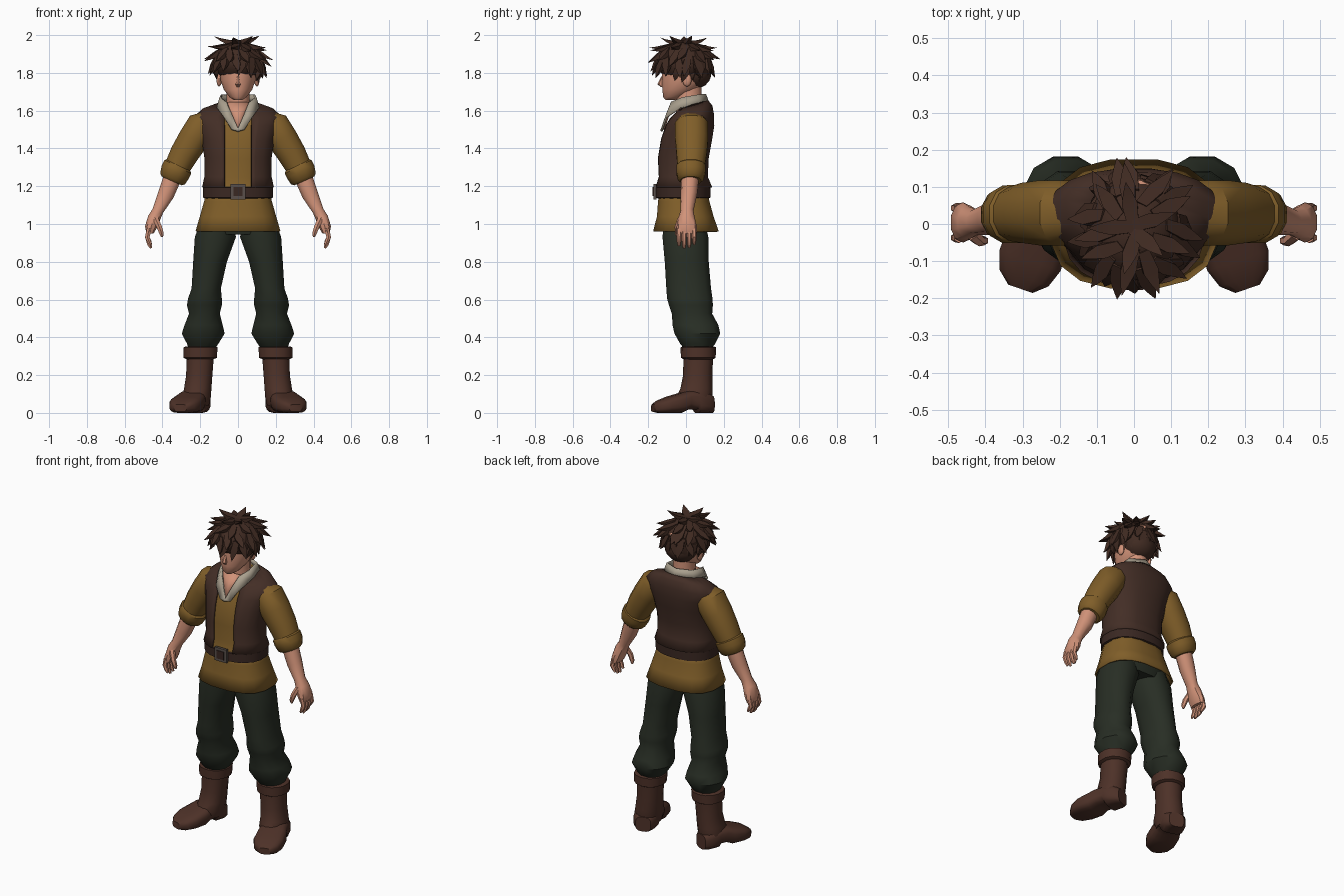
import bpy, bmesh, math, random
from mathutils import Vector, Matrix

random.seed(4)


def material(name, rgb):
    m = bpy.data.materials.new(name)
    m.diffuse_color = (*rgb, 1)
    return m


SKIN = material("skin", (0.64, 0.29, 0.19))
HAIR = material("dark hair", (0.052, 0.024, 0.016))
VEST = material("vest brown", (0.056, 0.027, 0.019))
SHIRT = material("mustard cloth", (0.215, 0.112, 0.022))
LINEN = material("pale linen", (0.40, 0.35, 0.27))
PANTS = material("dark green cloth", (0.021, 0.027, 0.018))
BOOT = material("boot leather", (0.075, 0.031, 0.021))
BELT = material("belt leather", (0.042, 0.021, 0.016))
METAL = material("buckle metal", (0.10, 0.08, 0.07))


def finish(name, bm, mat, mirror=False, thick=0, offset=0, angle=40):
    me = bpy.data.meshes.new(name)
    bm.to_mesh(me)
    bm.free()
    me.materials.append(mat)
    me.shade_smooth()
    me.set_sharp_from_angle(angle=math.radians(angle))
    ob = bpy.data.objects.new(name, me)
    bpy.context.scene.collection.objects.link(ob)
    if mirror:
        ob.modifiers.new("mirror", 'MIRROR')
    if thick:
        s = ob.modifiers.new("thickness", 'SOLIDIFY')
        s.thickness, s.offset = thick, offset
    return ob


def ring(x, y, z, rx, ry, ty=0, tx=0):
    """Elliptic section: centre and two half axes, tilted sideways (ty) or front to back (tx)."""
    a, b = math.radians(ty), math.radians(tx)
    return (Vector((x, y, z)), Vector((math.cos(a), 0, math.sin(a))) * rx,
            Vector((0, math.cos(b), math.sin(b))) * ry)


def loft_mesh(rings, n=12, e=2.0, caps=True, bm=None):
    bm = bm or bmesh.new()
    rows = []
    for c, u, v in rings:
        row = []
        for i in range(n):
            t = 2 * math.pi * (i + 0.5) / n
            p, q = math.cos(t), math.sin(t)
            p = math.copysign(abs(p) ** (2 / e), p)
            q = math.copysign(abs(q) ** (2 / e), q)
            row.append(bm.verts.new(c + u * p + v * q))
        rows.append(row)
    for a, b in zip(rows, rows[1:]):
        for i in range(n):
            j = (i + 1) % n
            bm.faces.new((a[i], a[j], b[j], b[i]))
    if caps:
        bm.faces.new(rows[0])
        bm.faces.new(rows[-1])
    bmesh.ops.recalc_face_normals(bm, faces=bm.faces)
    return bm


def loft(name, mat, rings, n=12, e=2.0, caps=True, **kw):
    return finish(name, loft_mesh([ring(*r) for r in rings], n, e, caps), mat, **kw)


def sheet(name, mat, rows, thick):
    bm = bmesh.new()
    vs = [[bm.verts.new(p) for p in r] for r in rows]
    for a, b in zip(vs, vs[1:]):
        for i in range(len(a) - 1):
            bm.faces.new((a[i], a[i + 1], b[i + 1], b[i]))
    return finish(name, bm, mat, mirror=True, thick=thick)


def balls(name, mat, items, mirror=False):
    bm = bmesh.new()
    for c, r in items:
        bmesh.ops.create_uvsphere(bm, u_segments=14, v_segments=9, radius=1,
                                  matrix=Matrix.Translation(c) @ Matrix.Diagonal((*r, 1)))
    return finish(name, bm, mat, mirror=mirror)


# Torso: shirt under an open-fronted vest
torso = [(0, -.015, 1.195, .192, .155), (0, -.018, 1.25, .18, .135), (0, -.018, 1.35, .18, .14),
         (0, 0, 1.45, .195, .14), (0, .018, 1.52, .218, .133), (0, .03, 1.57, .232, .12, 0, 5),
         (0, .042, 1.61, .185, .1, 0, 10), (0, .05, 1.64, .1, .07, 0, 12)]
loft("shirt_body", SHIRT, [(x, y, z - .004, rx - .016, ry - .016, *t) for x, y, z, rx, ry, *t in torso], 20, 2.3)
bm = loft_mesh([ring(*r) for r in torso], 20, 2.3, caps=False)
for sx in (-.072, .072):
    bmesh.ops.bisect_plane(bm, geom=bm.verts[:] + bm.edges[:] + bm.faces[:],
                           plane_co=(sx, 0, 0), plane_no=(1, 0, 0))
front = [f for f in bm.faces if abs(f.calc_center_median().x) < .07 and f.calc_center_median().y < 0]
bmesh.ops.delete(bm, geom=front, context='FACES')
finish("vest", bm, VEST, thick=.013, offset=-1)

# Tunic skirt, belt and buckle
loft("tunic_skirt", SHIRT, [(0, -.012, 1.18, .168, .128), (0, -.012, 1.12, .182, .138),
                            (0, -.004, 1.04, .205, .152), (0, 0, .962, .228, .176)],
     16, 2.6, caps=False, thick=.01, offset=-1)
loft("belt", BELT, [(0, -.015, 1.135, .176, .135), (0, -.015, 1.14, .188, .147),
                    (0, -.015, 1.192, .188, .147), (0, -.015, 1.197, .17, .13)], 20, 2.3)
for nm, mat, w, y in (("buckle", METAL, .082, -.165), ("buckle_centre", BELT, .05, -.169)):
    bm = bmesh.new()
    bmesh.ops.create_cube(bm, size=1, matrix=Matrix.Translation((0, y, 1.172)) @ Matrix.Diagonal((w, .016, w, 1)))
    finish(nm, bm, mat)

# Collar and bare chest in its opening
sheet("collar", LINEN, [
    [(0, -.124, 1.505), (.032, -.1, 1.58), (.06, -.075, 1.645), (.092, -.015, 1.67), (.085, .06, 1.683), (0, .1, 1.687)],
    [(0, -.13, 1.49), (.034, -.128, 1.5), (.075, -.105, 1.565), (.108, -.03, 1.615), (.1, .07, 1.633), (0, .118, 1.64)]], .012)
sheet("chest", SKIN, [[(0, -.118, 1.5), (.004, -.117, 1.5)], [(0, -.096, 1.58), (.036, -.09, 1.58)],
                      [(0, -.062, 1.645), (.064, -.055, 1.645)]], .006)

# Head
loft("neck", SKIN, [(0, .015, 1.57, .07, .07), (0, .015, 1.65, .062, .07), (0, .012, 1.74, .062, .072)])
loft("head", SKIN, [(0, -.08, 1.656, .022, .028), (0, -.066, 1.672, .046, .056), (0, -.03, 1.712, .077, .097),
                    (0, -.01, 1.76, .094, .12), (0, 0, 1.82, .1, .13), (0, 0, 1.9, .095, .12),
                    (0, 0, 1.945, .05, .07)], 16)
loft("nose", SKIN, [(0, -.124, 1.78, .007, .008), (0, -.133, 1.74, .015, .018), (0, -.122, 1.724, .008, .01)], 6)
balls("ear", SKIN, [((.1, .005, 1.762), (.014, .024, .034))], mirror=True)

# Hair: rounded cap covered with pointed locks flowing from the crown
hc, hr = Vector((0, -.012, 1.857)), Vector((.128, .142, .11))
balls("hair_cap", HAIR, [(hc, hr), ((0, .045, 1.8), (.1, .09, .085))])
bm = bmesh.new()
for theta, count, length, lift, back_limit in ((12, 5, .09, .04, -2), (36, 9, .09, .035, -2), (60, 13, .09, .03, -2),
                                               (84, 17, .085, .02, -2), (105, 16, .075, .008, -.3),
                                               (125, 14, .07, .012, .2)):
    for k in range(count):
        th = math.radians(theta + random.uniform(-5, 5))
        ph = 2 * math.pi * (k + random.uniform(-.25, .25)) / count + theta
        if math.sin(ph) < back_limit:
            continue
        d = Vector((math.sin(th) * math.cos(ph), math.sin(th) * math.sin(ph), math.cos(th)))
        p = hc + d * hr
        nrm = Vector((d.x / hr.x, d.y / hr.y, d.z / hr.z)).normalized()
        flow = Vector((math.cos(th) * math.cos(ph), math.cos(th) * math.sin(ph), -math.sin(th)))
        flow = (flow - nrm * flow.dot(nrm)).normalized()
        side = flow.cross(nrm)
        flow = (flow + side * random.uniform(-.4, .4)).normalized()
        ln = length * random.uniform(.85, 1.15)
        loft_mesh([(p - flow * .025 - nrm * .008, side * .022, nrm * .01),
                   (p + flow * ln * .35 + nrm * .002, side * .03, nrm * .018),
                   (p + flow * ln * .7 + nrm * lift * .5, side * .017, nrm * .01),
                   (p + flow * ln + nrm * lift, side * .001, nrm * .001)], 4, bm=bm)
finish("hair_locks", bm, HAIR, angle=30)

# Arms
loft("sleeve", SHIRT, [(.15, .03, 1.55, .06, .07, 45), (.187, .03, 1.525, .085, .09, 36),
                       (.235, .03, 1.45, .084, .09, 28), (.285, .03, 1.37, .078, .083, 27),
                       (.322, .027, 1.3, .07, .074, 27)], 12, 2.2, mirror=True)
loft("sleeve_cuff", SHIRT, [(.312, .027, 1.315, .066, .068, 27), (.318, .027, 1.303, .082, .08, 27),
                            (.332, .026, 1.275, .082, .08, 24), (.346, .025, 1.24, .074, .07, 24),
                            (.351, .025, 1.228, .06, .056, 24)], 12, 2.2, mirror=True)
loft("forearm", SKIN, [(.345, .022, 1.25, .05, .047, 24), (.382, .015, 1.155, .045, .044, 24),
                       (.424, .005, 1.07, .031, .035, 22), (.443, .003, 1.035, .035, .043, 16),
                       (.46, .004, .985, .034, .054, 5), (.466, .005, .95, .02, .052, 0)], 10, 2.2, mirror=True)
for i, (y, tip) in enumerate(((-.037, .885), (-.01, .872), (.017, .876), (.043, .892))):
    loft(f"finger_{i + 1}", SKIN, [(.47, y, .975, .015, .014), (.48, y, .93, .014, .013),
                                   (.47, y, tip + .02, .012, .012, -20), (.46, y, tip, .006, .007, -25)],
         6, mirror=True)
loft("thumb", SKIN, [(.44, -.025, 1.035, .018, .018, -10), (.417, -.045, .985, .016, .015, -20),
                     (.404, -.045, .948, .013, .013, -10), (.402, -.043, .93, .006, .007)], 6, mirror=True)

# Legs with baggy folds
loft("trousers_hips", PANTS, [(0, -.005, 1.12, .155, .11), (0, -.005, 1.0, .2, .125), (0, -.003, .945, .19, .11)], 16, 2.4)
loft("trouser_leg", PANTS, [(.105, -.01, 1.03, .09, .11), (.12, -.003, .93, .112, .125), (.148, .004, .8, .092, .12),
                            (.168, .014, .66, .08, .122), (.175, .02, .605, .092, .124), (.178, .026, .57, .095, .12),
                            (.178, .032, .525, .084, .11), (.182, .05, .465, .104, .125), (.184, .06, .42, .117, .125),
                            (.187, .062, .365, .085, .095), (.192, .062, .335, .07, .07)], 12, 2.2, mirror=True)

# Boots: cuff, shaft, turned-out foot with a raised arch
loft("boot_cuff", BOOT, [(.198, .065, .352, .08, .08), (.198, .065, .347, .092, .094),
                         (.2, .065, .292, .09, .092), (.201, .065, .282, .07, .075)], 14, 2.2, mirror=True)
loft("boot_shaft", BOOT, [(.2, .065, .3, .074, .079), (.205, .062, .2, .071, .077), (.213, .056, .13, .074, .085),
                          (.22, .045, .085, .078, .095), (.222, .05, .04, .07, .08)], 14, 2.2, mirror=True)
start, ahead, across = Vector((.2, .138, 0)), Vector((.32, -.947, 0)), Vector((.947, .32, 0))
foot = []
for t, w, top, bottom in ((0, .045, .09, 0), (.03, .068, .11, 0), (.085, .074, .12, 0), (.095, .074, .12, .018),
                          (.14, .078, .118, .018), (.18, .086, .105, 0), (.25, .088, .085, 0),
                          (.3, .07, .066, 0), (.33, .035, .045, .006)):
    c = start + ahead * t + Vector((0, 0, (top + bottom) / 2))
    foot.append((c, across * w, Vector((0, 0, (top - bottom) / 2))))
finish("boot_foot", loft_mesh(foot, 16, 3.2), BOOT, mirror=True)
